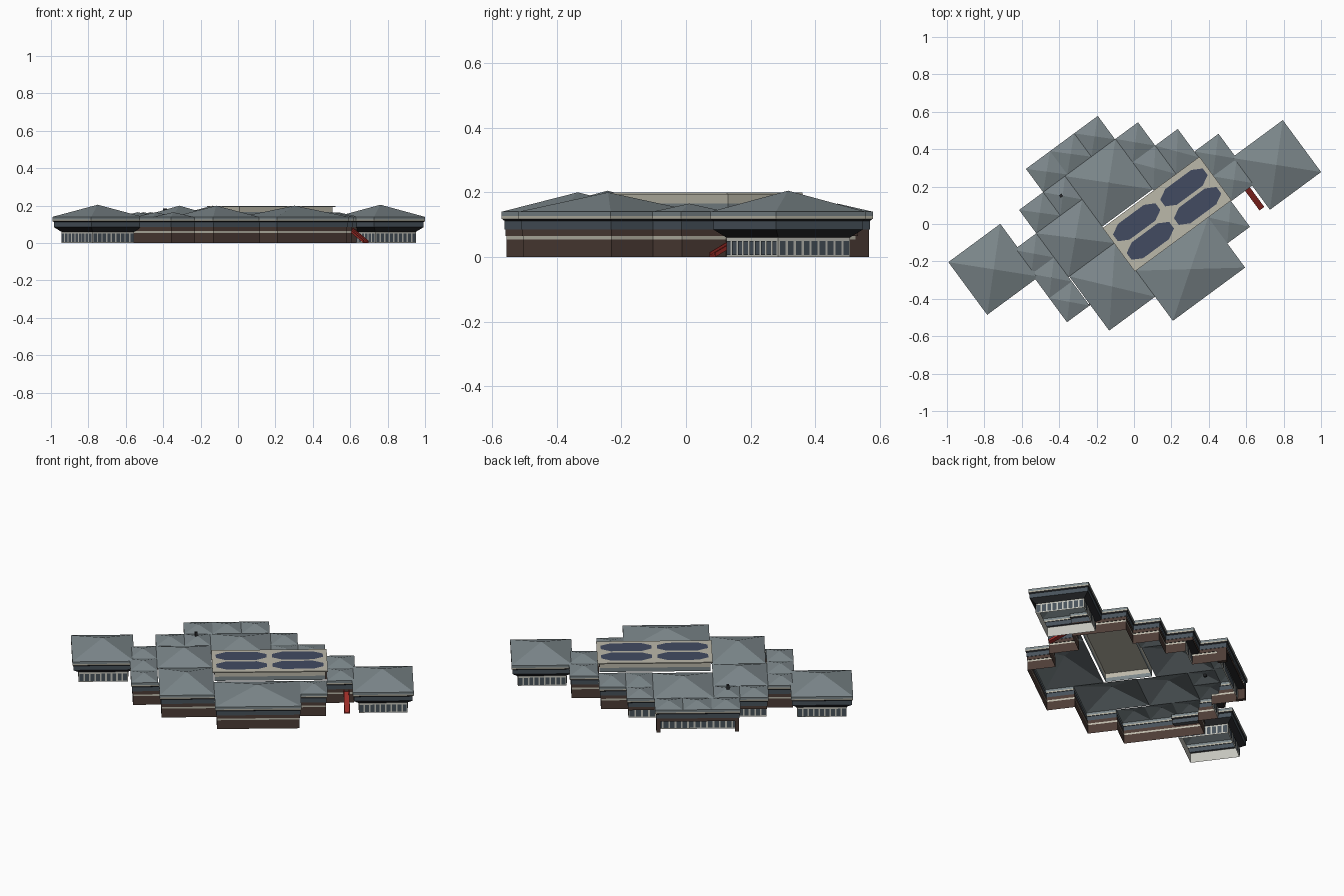
import bpy
import bmesh
import math
from mathutils import Vector

cube = bpy.data.objects.get("Cube")
if cube:
    bpy.data.objects.remove(cube, do_unlink=True)

TURN = math.radians(36.4)      # the whole building sits turned on its plot


def material(name, r, g, b):
    m = bpy.data.materials.new(name)
    m.use_nodes = True
    m.diffuse_color = (r, g, b, 1)
    bsdf = m.node_tree.nodes["Principled BSDF"]
    bsdf.inputs["Base Color"].default_value = (r, g, b, 1)
    bsdf.inputs["Roughness"].default_value = 0.9
    return m


ROOF = material("roof grey", .20, .24, .255)
BEIGE = material("beige trim", .50, .48, .40)
SLATE = material("slate blue", .065, .085, .105)
BROWN = material("brown brick", .075, .046, .037)
DARK = material("dark shadow gap", .02, .021, .024)
WHITE = material("white frame", .55, .55, .50)
NAVY = material("solar navy", .054, .069, .12)
RED = material("slide red", .33, .025, .02)


def build(name, faces, mats):
    """Make one object from (corner list, material) faces."""
    bm = bmesh.new()
    for pts, mat in faces:
        f = bm.faces.new([bm.verts.new(p) for p in pts])
        f.material_index = mats.index(mat)
    bmesh.ops.remove_doubles(bm, verts=bm.verts, dist=.0001)
    mesh = bpy.data.meshes.new(name)
    bm.to_mesh(mesh)
    bm.free()
    for m in mats:
        mesh.materials.append(m)
    ob = bpy.data.objects.new(name, mesh)
    ob.rotation_euler.z = TURN
    bpy.context.collection.objects.link(ob)
    return ob


def box_faces(u0, u1, v0, v1, z0, z1, mat):
    ring = [(u0, v0), (u1, v0), (u1, v1), (u0, v1)]
    faces = [([(*p, z1) for p in ring], mat), ([(*p, z0) for p in reversed(ring)], mat)]
    return faces + band(ring, ring, z0, z1, mat)


def band(low, high, z0, z1, mat):
    """Strip of wall between two matching outlines."""
    n = len(low)
    return [([(*low[i], z0), (*low[(i + 1) % n], z0),
              (*high[(i + 1) % n], z1), (*high[i], z1)], mat) for i in range(n)]


def inset(poly, dists):
    """Move each edge of a counter-clockwise right-angled outline inward."""
    n, out = len(poly), []
    if isinstance(dists, float):
        dists = [dists] * n
    for i in range(n):
        p = Vector(poly[i])
        for k in (i - 1, i):
            d = (Vector(poly[(k + 1) % n]) - Vector(poly[k])).normalized()
            p += Vector((-d.y, d.x)) * dists[k]
        out.append(tuple(p))
    return out


def windows(a, b, z0, z1, pitch):
    """Row of dark panes standing just proud of the wall from a to b."""
    a, b = Vector(a), Vector(b)
    d = (b - a).normalized()
    out = Vector((d.y, -d.x)) * .003
    n = max(2, round((b - a).length / pitch))
    step = (b - a) / n
    faces = []
    for i in range(n):
        p, q = a + step * (i + .14) + out, a + step * (i + .86) + out
        faces.append(([(*p, z0), (*q, z0), (*q, z1), (*p, z1)], SLATE))
    return faces


def upper_bands(poly):
    """Fascia, trim and slate storey shared by every block."""
    gap = inset(poly, .006)
    return (band(poly, poly, .126, .14, ROOF) + band(poly, poly, .118, .126, BEIGE)
            + band(gap, poly, .112, .118, DARK) + band(gap, gap, .085, .112, SLATE))


def pyramid(u0, u1, v0, v1, top, base=.14):
    ring = [(u0, v0), (u1, v0), (u1, v1), (u0, v1)]
    tip = ((u0 + u1) / 2, (v0 + v1) / 2, top)
    return [([(*ring[i], base), (*ring[(i + 1) % 4], base), tip], ROOF) for i in range(4)]


# Main building: stepped outline, counter-clockwise
outline = [(-.14, -.54), (.34, -.54), (.34, -.38), (.49, -.38), (.49, -.21), (.65, -.21),
           (.65, .12), (.49, .12), (.49, .27), (.34, .27), (.34, .425), (.187, .425),
           (.187, .58), (-.29, .58), (-.29, .425), (-.45, .425), (-.45, .27), (-.6, .27),
           (-.6, -.21), (-.445, -.21), (-.445, -.38), (-.14, -.38)]
glazed = (10, 12, 14)          # rear edges with a set-back glass front
wall = inset(outline, .008)
ground = inset(outline, [.05 if i in glazed else .01 for i in range(len(outline))])
faces = upper_bands(outline) + band(wall, wall, .065, .085, BROWN)
faces += band(ground, wall, .0645, .065, DARK)
lower = band(ground, ground, 0, .054, BROWN) + band(ground, ground, .054, .0645, BEIGE)
n = len(outline)
for i, (pts, mat) in enumerate(lower):
    faces.append((pts, WHITE if i % n in glazed else mat))
for i in glazed:
    faces += windows(ground[i], ground[(i + 1) % n], .008, .052, .035)
build("main_walls", faces, [ROOF, BEIGE, SLATE, BROWN, DARK, WHITE])

# Brick piers closing the ends of the rear glass front
for side, u in (("left", .157), ("right", -.282)):
    build("rear_pier_" + side, box_faces(u, u + .022, .52, .572, 0, .066, BROWN), [BROWN])

# Large and small pyramid roofs
large = [(-.145, .19, .09, .425), (-.45, -.145, -.02, .27),
         (-.445, -.14, -.38, -.02), (-.14, .34, -.54, -.207)]
for i, r in enumerate(large):
    build(f"large_roof_{i + 1}", pyramid(*r, .2), [ROOF])
small = [(-.29, -.13, .425, .58), (-.13, .03, .425, .58), (.03, .187, .425, .58),
         (-.45, -.29, .27, .425), (-.29, -.145, .27, .425), (.19, .34, .27, .425),
         (.19, .34, .082, .27), (.34, .49, .082, .27), (.49, .65, -.045, .12),
         (.49, .65, -.21, -.045), (.34, .49, -.38, -.207), (-.6, -.45, -.21, -.05),
         (-.6, -.45, -.05, .11), (-.6, -.45, .11, .27)]
for i, r in enumerate(small):
    build(f"small_roof_{i + 1}", pyramid(*r, .165), [ROOF])

# Raised skylight with a beige deck and four chamfered panels
u0, u1, v0, v1 = -.147, .495, -.207, .082
rim = [(u0, v0), (u1, v0), (u1, v1), (u0, v1)]
small_rim = inset(rim, .012)
build("skylight_walls", band(small_rim, small_rim, .14, .165, ROOF)
      + band(small_rim, small_rim, .165, .194, BEIGE), [ROOF, BEIGE])
build("skylight_deck", box_faces(u0, u1, v0, v1, .193, .199, BEIGE), [BEIGE])
panels = []
for pu in (.017, .331):
    for pv in (-.124, -.001):
        a, b, ca, cb = .141, .052, .055, .03
        corner = [(a, -b + cb), (a, b - cb), (a - ca, b), (-a + ca, b),
                  (-a, b - cb), (-a, -b + cb), (-a + ca, -b), (a - ca, -b)]
        panels.append(([(pu + x, pv + y, .2005) for x, y in corner], NAVY))
build("skylight_panels", panels, [NAVY])

# Two end wings: glass ground floor below an overhanging storey
for side, (u0, u1, v0, v1) in (("left", (.63, .97, -.37, -.025)),
                               ("right", (-.92, -.575, .075, .425))):
    plan = [(u0, v0), (u1, v0), (u1, v1), (u0, v1)]
    storey, glass = inset(plan, .006), inset(plan, .035)
    faces = upper_bands(plan) + band(glass, storey, .06, .085, DARK)
    faces += band(glass, glass, 0, .06, WHITE)
    for i in range(4):
        faces += windows(glass[i], glass[(i + 1) % 4], .006, .05, .031)
    build(f"{side}_wing_walls", faces, [ROOF, BEIGE, SLATE, DARK, WHITE])
    build(f"{side}_wing_roof", pyramid(u0, u1, v0, v1, .205), [ROOF])

# Escape slide with raised sides, sloping from the wall to the ground
slide = []
for ua, ub, h in ((.585, .613, .006), (.583, .587, .014), (.611, .615, .014)):
    prof = [(-.205, .066), (-.34, 0), (-.34, h), (-.205, .066 + h)]
    left, right = [(ua, *p) for p in prof], [(ub, *p) for p in prof]
    slide += [(left, RED), (right[::-1], RED)]
    slide += [([left[i], right[i], right[(i + 1) % 4], left[(i + 1) % 4]], RED)
              for i in range(4)]
build("slide", slide, [RED])

# Small chimney on the rear roof
build("chimney", box_faces(-.232, -.216, .345, .361, .15, .186, DARK), [DARK])
